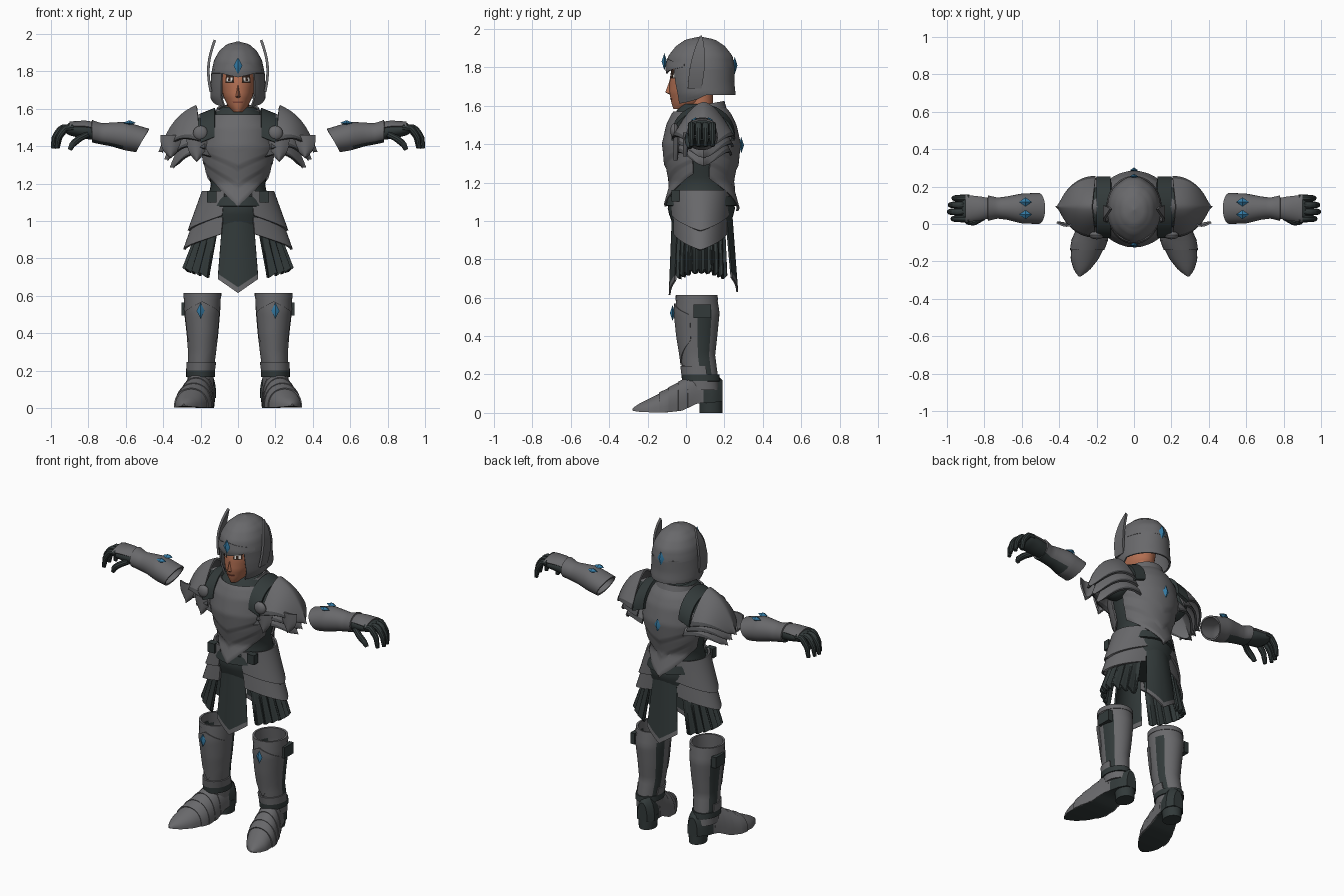
import bpy, bmesh
from math import sin, cos, pi, radians
from mathutils import Vector

cube = bpy.data.objects.get("Cube")
if cube:
    bpy.data.objects.remove(cube, do_unlink=True)

MATS = {}
for label, rgb in {
    "steel": (.14, .14, .147), "dark_steel": (.07, .072, .076), "dark_cloth": (.032, .042, .042),
    "blue_gem": (.035, .2, .38), "skin": (.45, .16, .085), "brown": (.035, .018, .012),
    "eye_white": (.75, .73, .7), "lips": (.22, .06, .04),
}.items():
    m = bpy.data.materials.new(label)
    m.use_nodes = True
    m.diffuse_color = (*rgb, 1)
    m.node_tree.nodes["Principled BSDF"].inputs["Base Color"].default_value = (*rgb, 1)
    MATS[label] = m


def finish(name, bm, mats, mirror):
    """Turn a bmesh into a shaded object, mirrored across x when asked."""
    bmesh.ops.recalc_face_normals(bm, faces=bm.faces)
    me = bpy.data.meshes.new(name)
    bm.to_mesh(me)
    bm.free()
    for label in mats.split():
        me.materials.append(MATS[label])
    me.shade_smooth()
    me.set_sharp_from_angle(angle=radians(35))
    ob = bpy.data.objects.new(name, me)
    bpy.context.scene.collection.objects.link(ob)
    if mirror:
        ob.modifiers.new("mirror", "MIRROR").use_mirror_merge = False
    return ob


def shell(name, f, mats, nu=24, nv=12, thick=0.0, mirror=False, cap=False, rule=None):
    """Sheet through f(u, v); rule(u, v) picks a material slot."""
    bm = bmesh.new()
    g = [[bm.verts.new(f(i / nu, j / nv)) for i in range(nu + 1)] for j in range(nv + 1)]
    for j in range(nv):
        for i in range(nu):
            face = bm.faces.new((g[j][i], g[j][i + 1], g[j + 1][i + 1], g[j + 1][i]))
            if rule:
                face.material_index = int(rule((i + .5) / nu, (j + .5) / nv))
    bmesh.ops.remove_doubles(bm, verts=bm.verts, dist=.0001)
    if cap:
        bmesh.ops.holes_fill(bm, edges=[e for e in bm.edges if e.is_boundary], sides=0)
    bmesh.ops.recalc_face_normals(bm, faces=bm.faces)
    if thick:
        bmesh.ops.solidify(bm, geom=list(bm.faces), thickness=thick)
    return finish(name, bm, mats, mirror)


def hull(name, points, mats, mirror=False):
    bm = bmesh.new()
    for p in points:
        bm.verts.new(p)
    bmesh.ops.convex_hull(bm, input=bm.verts)
    return finish(name, bm, mats, mirror)


def gem(name, centre, right, up, mirror=False):
    c, r, t = Vector(centre), Vector(right), Vector(up)
    n = r.cross(t).normalized() * .014
    hull(name, [c + s * d for d in (r, t, n) for s in (-1, 1)], "blue_gem", mirror)


def block(name, c, size, mats, mirror=False):
    corners = [Vector(c) + Vector((size[0] * i, size[1] * j, size[2] * k)) / 2
               for i in (-1, 1) for j in (-1, 1) for k in (-1, 1)]
    hull(name, corners, mats, mirror)


def mix(a, b, t):
    return a + (b - a) * t


def sample(rows, t):
    """Interpolate rows keyed by their first number."""
    for a, b in zip(rows, rows[1:]):
        if t <= b[0] or b is rows[-1]:
            k = min(1, max(0, (t - a[0]) / (b[0] - a[0])))
            return [mix(p, q, k) for p, q in zip(a[1:], b[1:])]


def wrap(rows, z, a, s=1.0):
    """Point on an upright profile; angle 0 is the front, a quarter turn is +x."""
    cx, cy, rx, ry = sample(rows, z)
    return Vector((cx + rx * s * sin(a), cy - ry * s * cos(a), z))


def band(name, rows, z0, z1, a0, a1, s, mats, **kw):
    """Strip following an upright profile between two heights and angles."""
    a0, a1 = radians(a0), radians(a1)
    return shell(name, lambda u, v: wrap(rows, mix(z0, z1, v), mix(a0, a1, u), s), mats, **kw)


# Torso: undersuit, front and back plates with overlapping chevron lames
TORSO = [(.95, 0, .08, .18, .15), (1.06, 0, .08, .185, .19), (1.2, 0, .08, .155, .16), (1.3, 0, .08, .185, .185),
         (1.4, 0, .08, .207, .2), (1.5, 0, .08, .2, .178), (1.56, 0, .08, .16, .15), (1.61, 0, .08, .09, .11)]
band("undersuit", TORSO, .97, 1.61, 0, 360, .93, "dark_cloth", nu=32, nv=20, cap=True)


def plate(turn, tip, top):
    def f(u, v):
        w = abs(2 * u - 1)
        a = radians(76) * (2 * u - 1)
        z = mix(top, tip + .17 * w ** .8, v)
        lame = (v * 5) % 1 * .035 if v > .4 else 0
        return wrap(TORSO, z, a + turn, 1 + .03 * (1 - w) + lame)
    return f


shell("breastplate", plate(0, 1.075, 1.57), "steel", nu=28, nv=30, thick=.01)
shell("backplate", plate(pi, 1.05, 1.59), "steel", nu=28, nv=30, thick=.01)
gem("back_gem", (0, .288, 1.395), (.022, 0, 0), (0, 0, .042))


def collar(u, v):
    a = 2 * pi * u
    r = mix(.135, .112, v)
    return Vector((r * sin(a), .088 - r * cos(a), mix(1.545, 1.585 + .02 * (1 - cos(a)), v)))


shell("collar", collar, "steel", nu=32, nv=4, thick=.012)


def strap(u, v):
    t = pi * v
    return Vector((mix(.125, .2, u), .09 - .165 * cos(t), 1.45 + .155 * sin(t) - .03 * u))


shell("shoulder_strap", strap, "dark_cloth", nu=4, nv=20, thick=.02, mirror=True)
shell("shoulder_joint", lambda u, v: Vector((.2 + .09 * sin(pi * v) * sin(2 * pi * u), .09 - .11 * sin(pi * v) * cos(2 * pi * u),
      1.46 - .1 * cos(pi * v))), "dark_cloth", mirror=True)


# Pauldrons: three leaf-shaped layers with a ridge running outwards
def pauldron(k):
    def f(u, v):
        w = 2 * u - 1
        half = (.165 - .008 * k) * max(0, 1 - v ** 2.2) ** .75
        ridge = 1.62 - .1 * v - .15 * v ** 3
        drop = .19 * (1 - v) ** .8 * abs(w) ** 1.7
        return Vector((.225 + .2 * v - .03 * k - .02 * abs(w), .092 + half * w, ridge - drop - .042 * k))
    return f


for k, part in enumerate(("upper", "middle", "lower")):
    shell("pauldron_" + part, pauldron(k), "steel dark_steel", nu=24, nv=20, thick=.012, mirror=True,
          rule=lambda u, v: abs(2 * u - 1) > .92)
for side in (0, 1):
    shell("shoulder_feather", lambda u, v: Vector((mix(.22, .36, side) + (u - .5) * .11 * (1 - v ** 3),
          -.045 + .05 * side - .02 * sin(pi * u), mix(1.46, 1.315 + .02 * side, v))), "steel", nu=8, nv=8, thick=.01, mirror=True)
shell("shoulder_disc", lambda u, v: Vector((.2 + .04 * sin(pi * v) * cos(2 * pi * u), -.06 - .022 * cos(pi * v),
      1.47 + .04 * sin(pi * v) * sin(2 * pi * u))), "steel", nu=16, nv=8, mirror=True)

# Belt and hip guards
band("belt", TORSO, 1.08, 1.13, 0, 360, 1.0, "dark_cloth", nu=32, nv=3, thick=.015)
block("belt_buckle", (.14, -.055, 1.13), (.05, .04, .06), "dark_cloth", mirror=True)


def hip(top, tip, grow):
    def f(u, v):
        w = 2 * u - 1
        a = pi / 2 + radians(68) * w
        z = mix(top, tip + .08 * abs(w) ** 1.2, v)
        r = .185 + grow + .36 * (1.15 - z) * (1 - .3 * w * w)
        return Vector((r * sin(a), .075 - (.15 + grow) * cos(a), z))
    return f


shell("hip_guard_lower", hip(1.02, .85, 0), "steel", nu=20, nv=8, thick=.012, mirror=True)
shell("hip_guard_upper", hip(1.16, .95, .012), "steel", nu=20, nv=8, thick=.012, mirror=True)


# Skirt: pleated side panels and pointed tabards
def skirt(a0, a1, low):
    def f(u, v):
        a = radians(mix(a0, a1, u))
        pleat = 1 + .05 * v * cos(6 * pi * u)
        z = mix(1.1, low + .05 * sin(a) ** 2 + .012 * cos(6 * pi * u), v)
        return Vector((mix(.165, .285, v) * pleat * sin(a), .08 - mix(.14, .152, v) * pleat * cos(a), z))
    return f


for name, a0, a1 in (("front", 32, 68), ("side", 71, 109), ("back", 112, 148)):
    shell("skirt_" + name, skirt(a0, a1, .69), "dark_cloth", nu=24, nv=10, thick=.01, mirror=True)


def tabard(y0, y1, tip):
    def f(u, v):
        w = 2 * u - 1
        z = mix(1.12, tip + .075 * abs(w), v)
        return Vector((mix(.075, .108, v) * w, mix(y0, y1, v) - (y0 - .08) * .2 * w * w, z))
    return f


for name, y0, y1, tip in (("front", -.07, -.09, .615), ("back", .235, .272, .63)):
    shell("tabard_" + name, tabard(y0, y1, tip), "dark_cloth steel", nu=16, nv=16, thick=.01,
          rule=lambda u, v: v > .93)

# Boots: open shaft, shin guard, straps, foot with overlapping lames, heel
BOOT = [(.1, .2, .085, .07, .09), (.2, .2, .075, .07, .09), (.3, .192, .062, .075, .09), (.4, .19, .06, .085, .103),
        (.52, .192, .06, .097, .115), (.615, .19, .055, .098, .105)]
band("boot_shaft", BOOT, .12, .615, 0, 360, 1.0, "steel dark_cloth", nu=36, nv=22, thick=.01, mirror=True,
     rule=lambda u, v: (.24 < u < .36 or .64 < u < .72) and .1 < v < .88)
band("boot_rim", BOOT, .585, .615, 0, 360, 1.03, "steel", nu=32, nv=2, thick=.01, mirror=True)
band("ankle_strap", BOOT, .165, .2, 0, 360, 1.1, "dark_cloth", nu=28, nv=2, thick=.01, mirror=True)
band("ankle_guard", BOOT, .2, .245, -110, 110, 1.1, "steel", nu=24, nv=3, thick=.01, mirror=True)


def shin(u, v):
    w = 2 * u - 1
    z = mix(.57 - .06 * abs(w), .25 + .13 * abs(w), v)
    return wrap(BOOT, z, radians(70) * w, 1.03 + .05 * (1 - abs(w)))


shell("shin_guard", shin, "steel", nu=20, nv=12, thick=.01, mirror=True)
block("boot_buckle", (.288, .085, .53), (.03, .09, .07), "dark_cloth", mirror=True)
gem("boot_gem", (.2, -.07, .52), (.022, 0, 0), (0, 0, .042), mirror=True)

FOOT = [(-.28, .29, .006, .022, .012), (-.25, .28, .04, .045, .006), (-.19, .265, .074, .075, .003),
        (-.1, .24, .094, .12, .003), (-.02, .22, .084, .165, .012), (.06, .2, .07, .21, .05),
        (.15, .18, .064, .21, .055), (.19, .178, .035, .17, .06)]


def foot(y, a, s=1.0):
    cx, half, top, low = sample(FOOT, y)
    return Vector((cx + half * s * cos(a), y, low + (top - low) * s * max(0, sin(a)) ** .8))


shell("boot_foot", lambda u, v: foot(mix(-.28, .19, v), 2 * pi * u), "steel dark_cloth", nu=28, nv=24,
      mirror=True, cap=True, rule=lambda u, v: u > .5 or v > .8)
for i in range(4):
    y = -.14 + .05 * i
    shell("foot_lame", lambda u, v: foot(y + .07 * v, pi * u, 1.07 - .05 * v), "steel", nu=18, nv=3, thick=.007, mirror=True)
shell("boot_heel", lambda u, v: Vector((.178 + mix(.05, .06, v) * cos(2 * pi * u), .13 + .06 * sin(2 * pi * u), .085 * v)),
      "dark_cloth", nu=20, nv=2, mirror=True, cap=True)

# Gauntlets: slanted open cuff, glove, back-of-hand plate, curled fingers
ARM = [(.475, .083, 1.425, .084, .068), (.6, .083, 1.452, .08, .075), (.68, .085, 1.462, .062, .062),
       (.73, .085, 1.465, .056, .056), (.78, .085, 1.48, .068, .06)]
PALM = [(.74, .085, 1.475, .045, .045), (.82, .083, 1.485, .062, .046), (.9, .083, 1.492, .07, .035), (.92, .083, 1.49, .06, .02)]


def sleeve(rows, x, a, s=1.0):
    cy, cz, ry, rz = sample(rows, x)
    return Vector((x, cy + ry * s * sin(a), cz + rz * s * cos(a)))


def cuff(u, v):
    a = 2 * pi * u
    return sleeve(ARM, mix(.475 + .035 * (1 - cos(a)), .78, v), a, 1 + .04 * max(0, cos(a)) * sin(pi * v))


shell("gauntlet_cuff", cuff, "steel dark_cloth", nu=32, nv=16, thick=.01, mirror=True,
      rule=lambda u, v: .38 < u < .62 and v > .3)
shell("glove_palm", lambda u, v: sleeve(PALM, mix(.74, .92, v), 2 * pi * u), "dark_cloth", mirror=True, cap=True)
shell("hand_plate", lambda u, v: sleeve(PALM, mix(.775, .9, v), radians(65) * (2 * u - 1), 1.14), "steel",
      nu=12, nv=6, thick=.008, mirror=True)
for y in (.05, .118):
    gem("gauntlet_gem", (.58, y, 1.525), (.034, 0, 0), (0, .024, 0), mirror=True)


def finger(name, path, r):
    rows = [(i / (len(path) - 1), *p) for i, p in enumerate(path)]

    def f(u, v):
        t = (Vector(sample(rows, min(1, v + .08))) - Vector(sample(rows, max(0, v - .08)))).normalized()
        side = Vector((0, 1, 0))
        size = r * (1 - .4 * v ** 3)
        return Vector(sample(rows, v)) + size * (side * cos(2 * pi * u) + t.cross(side) * sin(2 * pi * u))
    shell(name, f, "dark_cloth", nu=10, nv=10, mirror=True, cap=True)


for y, reach in ((.028, -.02), (.065, 0), (.102, -.005), (.138, -.025)):
    finger("finger", [(.88, y, 1.5), (.945 + reach, y, 1.497), (.98 + reach, y, 1.45), (.99 + reach, y, 1.388)], .019)
finger("thumb", [(.8, .04, 1.465), (.85, .012, 1.44), (.885, .012, 1.41), (.9, .02, 1.38)], .02)

# Head and face
HEAD = [(1.583, 0, -.02, .025, .045), (1.61, 0, .01, .052, .085), (1.67, 0, .03, .08, .117),
        (1.74, 0, .035, .092, .12), (1.82, 0, .04, .085, .11)]
band("face", HEAD, 1.583, 1.82, 0, 360, 1.0, "skin", nu=32, nv=16, cap=True)
shell("neck", lambda u, v: Vector((.06 * sin(2 * pi * u), .075 - .065 * cos(2 * pi * u), mix(1.52, 1.68, v))), "skin", nv=4, cap=True)
hull("nose", [(.016, -.08, 1.662), (-.016, -.08, 1.662), (0, -.108, 1.67), (0, -.082, 1.74), (0, -.07, 1.65)], "skin")
thin = {"nu": 6, "nv": 2, "thick": .003}
band("mouth", HEAD, 1.632, 1.639, -24, 24, 1.01, "lips", **thin)
band("lashes", HEAD, 1.742, 1.785, 14, 46, 1.015, "brown", mirror=True, **thin)
band("eye_white", HEAD, 1.747, 1.768, 19, 40, 1.04, "eye_white", mirror=True, **thin)
band("iris", HEAD, 1.748, 1.767, 25, 33, 1.06, "brown", mirror=True, **thin)

# Helmet: fluted dome, cheek and neck wall, brow plate, wings
HELM = [(1.6, 0, .085, .115, .15), (1.66, 0, .09, .147, .167), (1.72, 0, .08, .146, .17), (1.8, 0, .075, .141, .176),
        (1.86, 0, .075, .128, .163), (1.91, 0, .075, .1, .125), (1.945, 0, .075, .06, .075), (1.961, 0, .075, 0, 0)]
shell("helmet_dome", lambda u, v: wrap(HELM, 1.79 + .171 * sin(v * pi / 2), 2 * pi * u, 1 + .025 * abs(cos(6 * pi * u))),
      "steel", nu=48, nv=16, thick=.006)


def wall(u, v):
    a = mix(radians(38), radians(322), u)
    low = 1.655 - .05 * max(0, cos(a)) ** .5
    return wrap(HELM, mix(low, 1.8, v), a, 1.01)


def brow(u, v):
    w = 2 * u - 1
    return wrap(HELM, mix(1.768 + .035 * abs(w), 1.85 - .03 * abs(w), v), radians(62) * w, 1.04)


def wing(u, v):
    width = .036 * (1 - v) ** .6 + .012 * sin(pi * v)
    return Vector((.152 + .018 * sin(pi * v) - .022 * v ** 2, .045 + .035 * v + width * (2 * u - 1), mix(1.69, 1.97, v)))


shell("helmet_wall", wall, "steel", nu=40, nv=10, thick=.01)
shell("helmet_brow", brow, "steel", nu=20, nv=5, thick=.01)
shell("helmet_wing", wing, "steel", nu=6, nv=14, thick=.014, mirror=True)
gem("helmet_front_gem", (0, -.113, 1.83), (.024, 0, 0), (0, 0, .045))
gem("helmet_back_gem", (0, .254, 1.81), (.024, 0, 0), (0, 0, .045))
